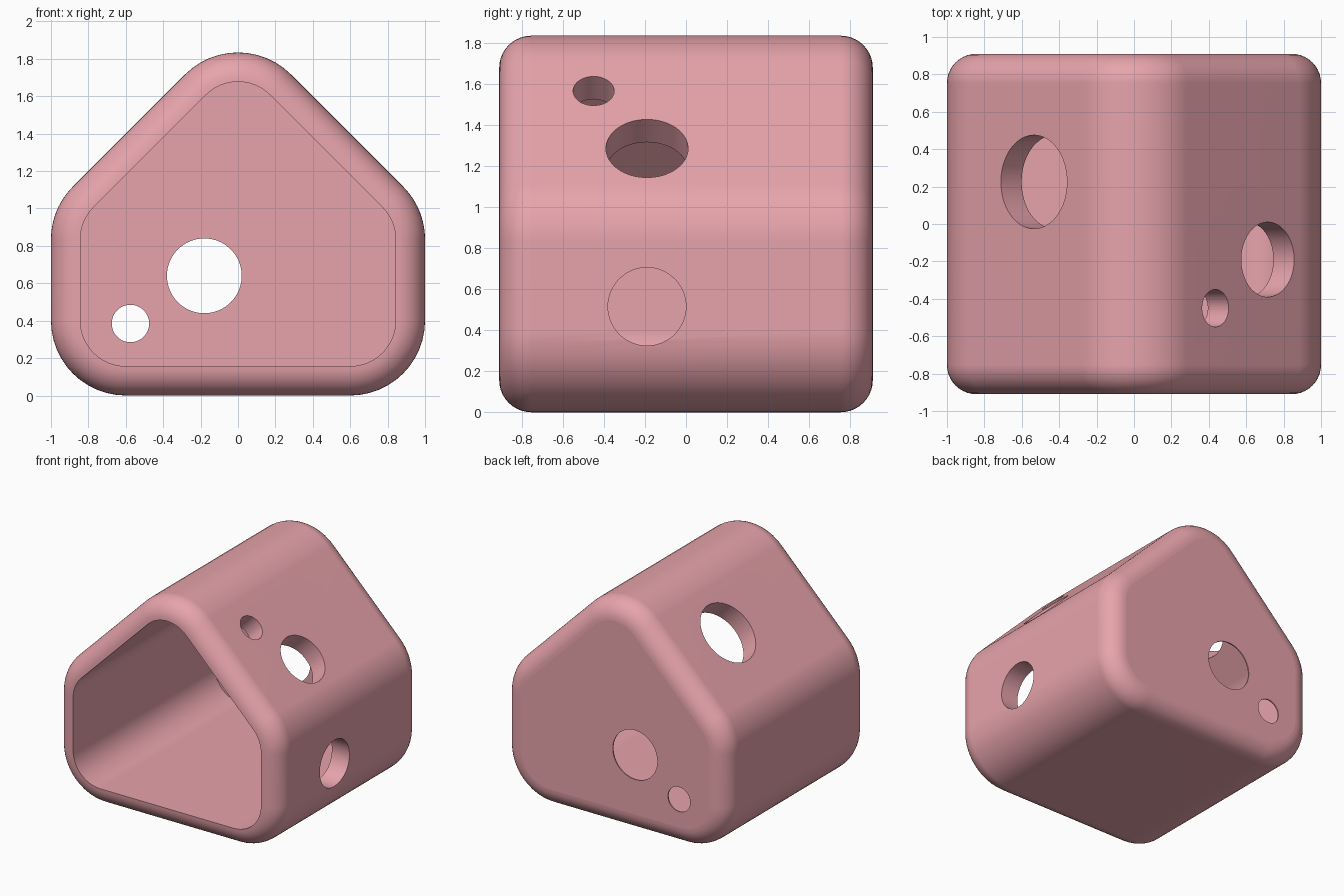
import bpy, bmesh, math
from mathutils import Vector

if "Cube" in bpy.data.objects:
    bpy.data.objects.remove(bpy.data.objects["Cube"])

DEPTH, WALL, CORNER = 0.91, 0.157, 0.4
SEG = 12
# arc centre (x, z), start and end angle, counter-clockwise round the house outline
EAVE = 2 - CORNER * math.sqrt(2)
ARCS = [((0.6, 0.4), -90, 0), ((0.6, EAVE - 0.6), 0, 45), ((0, EAVE), 45, 135),
        ((-0.6, EAVE - 0.6), 135, 180), ((-0.6, 0.4), 180, 270)]

pink = bpy.data.materials.new("pink")
pink.diffuse_color = (0.80, 0.37, 0.41, 1)
pink.use_nodes = True
pink.node_tree.nodes["Principled BSDF"].inputs["Base Color"].default_value = pink.diffuse_color


def outline(inset, y):
    r = CORNER - inset
    pts = []
    for (cx, cz), a0, a1 in ARCS:
        for i in range(SEG + 1):
            a = math.radians(a0 + (a1 - a0) * i / SEG)
            pts.append((cx + r * math.cos(a), y, cz + r * math.sin(a)))
    return pts


def make_object(name, bm):
    bmesh.ops.recalc_face_normals(bm, faces=bm.faces[:])
    mesh = bpy.data.meshes.new(name)
    bm.to_mesh(mesh)
    bm.free()
    ob = bpy.data.objects.new(name, mesh)
    bpy.context.collection.objects.link(ob)
    mesh.materials.append(pink)
    return ob


def loft(name, rings, closed):
    bm = bmesh.new()
    rows = [[bm.verts.new(p) for p in ring] for ring in rings]
    n = len(rows[0])
    for k in range(len(rows) if closed else len(rows) - 1):
        a, b = rows[k], rows[(k + 1) % len(rows)]
        for i in range(n):
            j = (i + 1) % n
            bm.faces.new((a[i], a[j], b[j], b[i]))
    if not closed:
        bm.faces.new(rows[0])
        bm.faces.new(rows[-1])
    return make_object(name, bm)


def drill(ob, centre, axis, radius):
    bm = bmesh.new()
    bmesh.ops.create_cone(bm, cap_ends=True, segments=64, radius1=radius,
                          radius2=radius, depth=0.5)
    cutter = make_object("cutter", bm)
    cutter.hide_render = True
    cutter.location = centre
    cutter.rotation_euler = Vector(axis).to_track_quat('Z', 'Y').to_euler()
    mod = ob.modifiers.new("hole", 'BOOLEAN')
    mod.operation, mod.solver, mod.object = 'DIFFERENCE', 'EXACT', cutter
    bpy.context.view_layer.objects.active = ob
    bpy.ops.object.modifier_apply(modifier=mod.name)
    bpy.data.objects.remove(cutter)


def smooth(ob):
    bpy.ops.object.select_all(action='DESELECT')
    ob.select_set(True)
    bpy.context.view_layer.objects.active = ob
    bpy.ops.object.shade_smooth_by_angle(angle=math.radians(35))
    ob.modifiers.new("normals", 'WEIGHTED_NORMAL').keep_sharp = True


# House-shaped tube with rounded rims at both ends
quarter = [math.radians(90 * i / 10) for i in range(11)]
section = [(WALL * (1 - math.sin(a)), DEPTH - WALL * (1 - math.cos(a))) for a in quarter]
rings = [outline(d, -y) for d, y in section] + [outline(d, y) for d, y in reversed(section)]
shell = loft("house_shell", rings, True)

# Round openings in the roof slopes and the right wall
drill(shell, (-0.535, 0.225, 1.465), (-1, 0, 1), 0.25)
drill(shell, (0.715, -0.19, 1.285), (1, 0, 1), 0.20)
drill(shell, (0.435, -0.45, 1.565), (1, 0, 1), 0.10)
drill(shell, (1, -0.19, 0.515), (1, 0, 0), 0.19)
smooth(shell)

# Thin back wall with two round openings
back = loft("back_wall", [outline(WALL, DEPTH - 0.01), outline(WALL, DEPTH)], False)
drill(back, (-0.18, DEPTH, 0.64), (0, 1, 0), 0.20)
drill(back, (-0.575, DEPTH, 0.385), (0, 1, 0), 0.10)
smooth(back)
